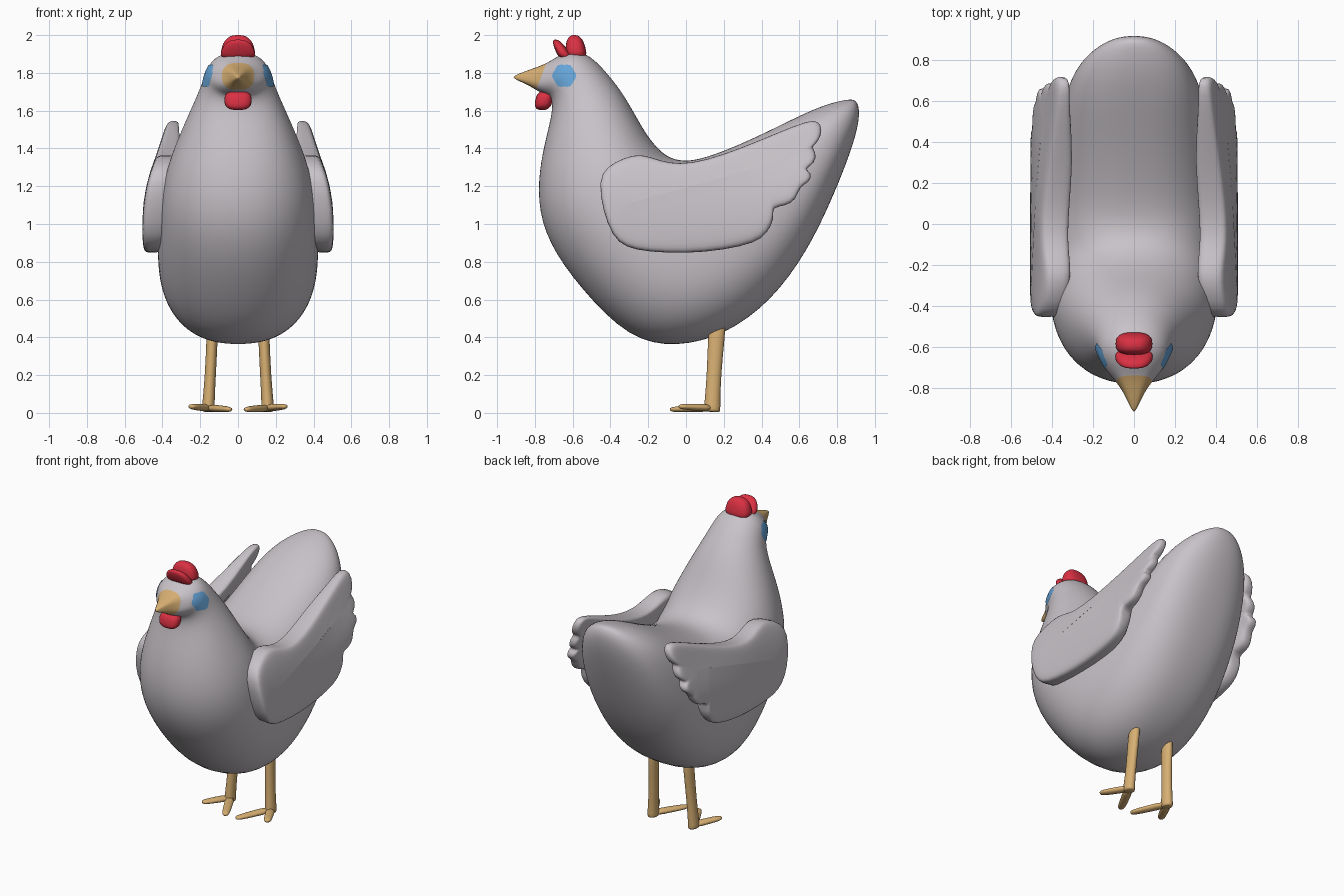
import bpy, bmesh, math
from mathutils import Vector
from mathutils.bvhtree import BVHTree

if "Cube" in bpy.data.objects:
    bpy.data.objects.remove(bpy.data.objects["Cube"])


def material(name, rgb):
    m = bpy.data.materials.new(name)
    m.use_nodes = True
    m.diffuse_color = (*rgb, 1)
    m.node_tree.nodes["Principled BSDF"].inputs["Base Color"].default_value = (*rgb, 1)
    return m


PLUMAGE = material("pale grey feathers", (0.58, 0.545, 0.58))
HORN = material("ochre horn", (0.68, 0.43, 0.17))
RED = material("comb red", (0.70, 0.03, 0.055))
BLUE = material("eye blue", (0.13, 0.37, 0.68))


def finish(name, bm, mats, subdiv=0):
    bmesh.ops.recalc_face_normals(bm, faces=bm.faces)
    for f in bm.faces:
        f.smooth = True
    mesh = bpy.data.meshes.new(name)
    bm.to_mesh(mesh)
    bm.free()
    for m in mats:
        mesh.materials.append(m)
    ob = bpy.data.objects.new(name, mesh)
    bpy.context.collection.objects.link(ob)
    if subdiv:
        mod = ob.modifiers.new("smooth", "SUBSURF")
        mod.levels = mod.render_levels = subdiv
    return ob


def loft(rings, accent_from=1000, caps=True):
    """Skin closed rings of points; rings past accent_from get the second colour."""
    bm = bmesh.new()
    loops = [[bm.verts.new(p) for p in ring] for ring in rings]
    for i, (a, b) in enumerate(zip(loops, loops[1:])):
        for j in range(len(a)):
            k = (j + 1) % len(a)
            f = bm.faces.new((a[j], a[k], b[k], b[j]))
            f.material_index = int(i >= accent_from)
    if caps:
        bm.faces.new(loops[0])
        bm.faces.new(loops[-1]).material_index = int(len(loops) > accent_from)
    return bm


def spow(v, e):
    return math.copysign(abs(v) ** e, v)


# Body: sections fanning from tail to beak (top y, z, bottom y, z, half width)
SECTIONS = [
    (.90, 1.66, .92, 1.61, .05), (.85, 1.66, .91, 1.5, .15),
    (.74, 1.635, .85, 1.32, .255), (.6, 1.575, .76, 1.1, .318),
    (.42, 1.485, .64, .85, .362), (.22, 1.395, .455, .59, .397),
    (.06, 1.34, .21, .41, .42), (-.04, 1.335, -.05, .343, .427),
    (-.12, 1.37, -.3, .385, .427), (-.19, 1.45, -.56, .655, .415),
    (-.24, 1.53, -.735, .9, .39), (-.29, 1.62, -.79, 1.12, .335),
    (-.345, 1.71, -.772, 1.33, .275), (-.41, 1.79, -.73, 1.5, .222),
    (-.48, 1.87, -.705, 1.61, .186), (-.57, 1.925, -.715, 1.67, .168),
    (-.665, 1.9, -.75, 1.685, .138), (-.735, 1.85, -.795, 1.71, .082),
    (-.82, 1.82, -.84, 1.738, .045), (-.915, 1.785, -.915, 1.77, .008)]
BEAK_START = len(SECTIONS) - 3
rings = []
for i, (ty, tz, by, bz, w) in enumerate(SECTIONS):
    mid, half = Vector((0, ty + by, tz + bz)) / 2, Vector((0, ty - by, tz - bz)) / 2
    e = .7 if i >= BEAK_START else .83 if 2 < i < 8 else .94
    ring = []
    for j in range(28):
        a = math.tau * j / 28
        ring.append(mid + half * spow(math.cos(a), e) + Vector((w * spow(math.sin(a), e), 0, 0)))
    rings.append(ring)
body = finish("body", loft(rings, BEAK_START), [PLUMAGE, HORN], 2)

# Eyes: thin rounded patches laid onto the head
bpy.context.view_layer.update()
tree = BVHTree.FromObject(body, bpy.context.evaluated_depsgraph_get())


def eye(name, side):
    def on_head(y, z):
        hit = tree.ray_cast(Vector((side, y, z)), Vector((-side, 0, 0)))[0]
        return hit + Vector((side * .005, 0, 0))

    patch = []
    for r in (.005, .25, .5, .75, 1):
        ring = []
        for j in range(24):
            a = math.tau * j / 24
            rad = r * .061 * (1 + .06 * math.cos(6 * a))
            ring.append(on_head(-.645 + rad * math.cos(a), 1.785 + rad * math.sin(a)))
        patch.append(ring)
    return finish(name, loft(patch, caps=False), [BLUE])


# Wings: padded plates with scalloped trailing edge, leaning in at the top
WING = [(-.465, 1.23), (-.42, 1.305), (-.33, 1.35), (-.24, 1.375), (-.14, 1.335),
        (-.04, 1.315), (.1, 1.335), (.3, 1.405), (.5, 1.49), (.64, 1.545), (.70, 1.55),
        (.725, 1.50), (.70, 1.43), (.66, 1.41), (.69, 1.38), (.685, 1.32), (.62, 1.29),
        (.67, 1.27), (.655, 1.22), (.60, 1.20), (.585, 1.13), (.53, 1.095), (.45, 1.09),
        (.47, 1.03), (.43, .95), (.37, .90), (.2, .862), (0, .843), (-.2, .852),
        (-.32, .875), (-.39, .935), (-.44, 1.07)]
LEAN = [(.8, .468), (1.0, .471), (1.1, .466), (1.2, .45), (1.28, .428), (1.38, .392), (1.56, .335)]


def wing_x(z):
    for (z0, x0), (z1, x1) in zip(LEAN, LEAN[1:]):
        if z <= z1:
            break
    return x0 + (x1 - x0) * (z - z0) / (z1 - z0)


def wing(name, side):
    start, end = Vector((-.27, 1.12)), Vector((.5, 1.33))
    axis = end - start
    steps = [(0, 1), (.35, 1), (.65, 1), (.87, .96), (.97, .75), (1, .3)]
    profile = steps + [(s, -h) for s, h in steps[::-1]]
    pad = []
    for s, h in profile:
        ring = []
        for p in map(Vector, WING):
            t = min(1, max(0, (p - start).dot(axis) / axis.length_squared))
            q = (start + axis * t).lerp(p, s)
            # the inner face reaches into the body, thinning toward the feather tips
            root = min(1, max(0, (.62 - q.x) / .35))
            depth = .036 if h > 0 else .036 + .07 * root
            ring.append((side * (wing_x(q.y) + depth * h), q.x, q.y))
        pad.append(ring)
    return finish(name, loft(pad, caps=False), [PLUMAGE], 1)


def tube(name, path):
    """Limb through stations of (centre, radius across, radius along)."""
    shape = []
    first, last = Vector(path[0][0]), Vector(path[-1][0])
    d = (last - first).normalized()
    u = d.cross(Vector((0, 1, 0)) if abs(d.z) > .7 else Vector((0, 0, 1))).normalized()
    v = d.cross(u)
    for c, ru, rv in path:
        shape.append([Vector(c) + u * ru * math.cos(math.tau * j / 12)
                      + v * rv * math.sin(math.tau * j / 12) for j in range(12)])
    return finish(name, loft(shape), [HORN], 1)


for label, s in (("left", 1), ("right", -1)):
    eye(label + "_eye", s)
    wing(label + "_wing", s)
    tube(label + "_leg", [((s * .132, .172, .52), .031, .046), ((s * .137, .16, .4), .031, .046),
                          ((s * .146, .148, .2), .03, .039), ((s * .156, .14, .06), .033, .043),
                          ((s * .157, .138, .015), .036, .046), ((s * .157, .138, .004), .033, .042)])
    for toe, tx, ty, tz in (("outer", .252, -.038, .034), ("inner", .04, -.085, .018)):
        a, b = Vector((s * .157, .14, .026)), Vector((s * tx, ty, tz))
        tube(f"{label}_{toe}_toe", [(a, .034, .022), (a.lerp(b, .5), .028, .019),
                                    (a.lerp(b, .9), .027, .016), (b, .013, .009)])


# Comb and wattle: soft rounded blocks, tapered and leaning
def blob(name, centre, size, taper=0, lean=0):
    bm = bmesh.new()
    bmesh.ops.create_uvsphere(bm, u_segments=24, v_segments=16, radius=1)
    for v in bm.verts:
        x, y, z = (spow(c, .75) for c in v.co)
        k = 1 - taper * z
        v.co = (centre[0] + size[0] * x * k, centre[1] + size[1] * y * k + lean * z,
                centre[2] + size[2] * z)
    return finish(name, bm, [RED])


blob("rear_comb_lobe", (0, -.585, 1.935), (.085, .052, .065), .22, -.006)
blob("front_comb_lobe", (0, -.66, 1.922), (.086, .033, .054), .25, -.03)
blob("wattle", (0, -.752, 1.654), (.072, .046, .051), -.02, .01)
